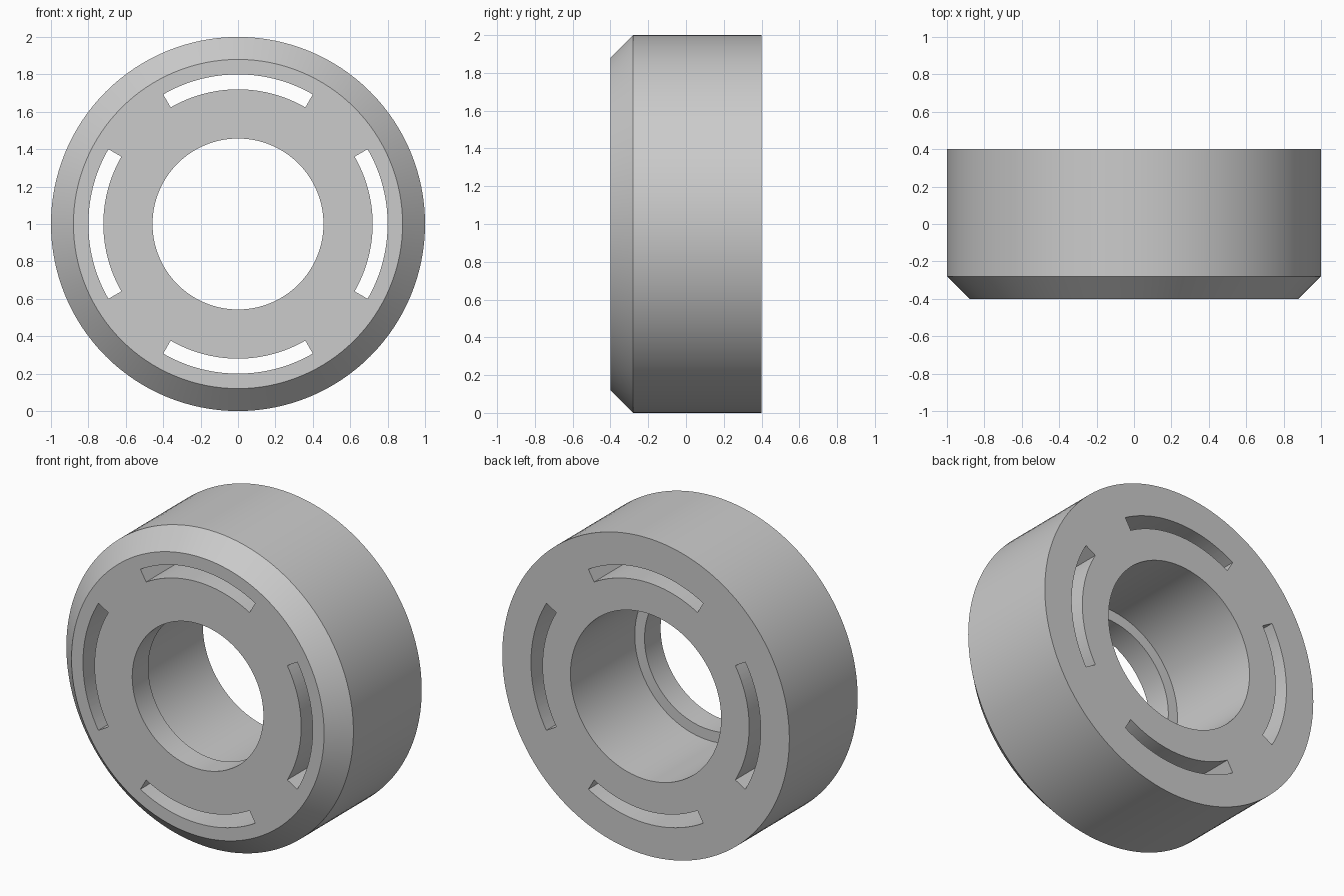
import bpy, bmesh
from math import sin, cos, radians, tau

cube = bpy.data.objects.get("Cube")
if cube:
    bpy.data.objects.remove(cube, do_unlink=True)

SEGMENTS = 128
CENTRE_Z = 1.0

grey = bpy.data.materials.new("plain grey")
grey.use_nodes = True
colour = (0.6, 0.6, 0.6, 1)
grey.diffuse_color = colour
grey.node_tree.nodes["Principled BSDF"].inputs["Base Color"].default_value = colour


def sweep(name, profile, start, end, steps, closed):
    """Sweep a closed (radius, y) profile around the y axis."""
    bm = bmesh.new()
    rings = []
    for i in range(steps if closed else steps + 1):
        a = start + (end - start) * i / steps
        rings.append([bm.verts.new((r * sin(a), y, CENTRE_Z + r * cos(a)))
                      for r, y in profile])
    pairs = list(zip(rings, rings[1:]))
    if closed:
        pairs.append((rings[-1], rings[0]))
    else:
        bm.faces.new(rings[0])
        bm.faces.new(rings[-1])
    n = len(profile)
    for p, q in pairs:
        for j in range(n):
            k = (j + 1) % n
            bm.faces.new((p[j], p[k], q[k], q[j]))
    bmesh.ops.recalc_face_normals(bm, faces=bm.faces)
    mesh = bpy.data.meshes.new(name)
    bm.to_mesh(mesh)
    bm.free()
    mesh.materials.append(grey)
    obj = bpy.data.objects.new(name, mesh)
    bpy.context.collection.objects.link(obj)
    return obj


# Ring body: chamfered front rim, stepped bore with a narrow front lip
body_profile = [(0.457, -0.4), (0.88, -0.4), (1.0, -0.28), (1.0, 0.4),
                (0.525, 0.4), (0.525, -0.24), (0.457, -0.24)]
body = sweep("ring_body", body_profile, 0, tau, SEGMENTS, True)
bpy.context.view_layer.objects.active = body

# Four curved slots cut right through
slot_profile = [(0.72, -0.6), (0.8, -0.6), (0.8, 0.6), (0.72, 0.6)]
for i in range(4):
    middle = radians(90 * i)
    cutter = sweep("slot_cutter", slot_profile, middle - radians(30),
                   middle + radians(30), 24, False)
    cutter.hide_render = True
    cut = body.modifiers.new("slot", "BOOLEAN")
    cut.operation = "DIFFERENCE"
    cut.solver = "EXACT"
    cut.object = cutter
    bpy.ops.object.modifier_apply(modifier=cut.name)
    bpy.data.objects.remove(cutter, do_unlink=True)

# Smooth the round walls, keep the rims sharp
bpy.ops.object.select_all(action="DESELECT")
body.select_set(True)
bpy.ops.object.shade_smooth_by_angle(angle=radians(30))
